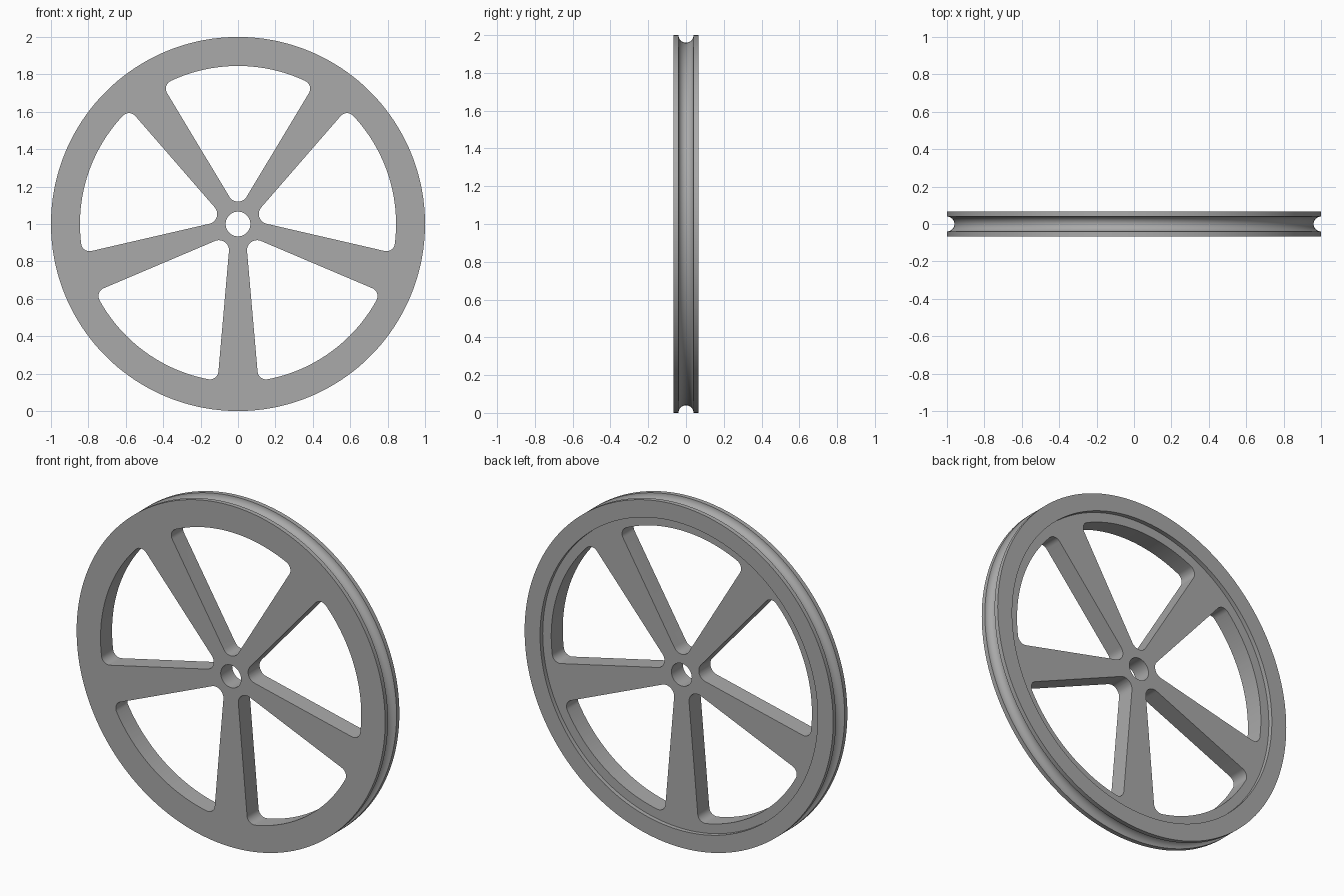
import bpy, bmesh, math
from math import sin, cos, pi, radians
from mathutils import Matrix, Vector

cube = bpy.data.objects.get("Cube")
if cube:
    bpy.data.objects.remove(cube)

SEGMENTS = 180
HALF = 0.066          # half thickness of the rim
BORE, WINDOW_R = 0.066, 0.845
GROOVE = 0.04
RECESS_R, RECESS = 0.9, 0.025

grey = bpy.data.materials.new("grey metal")
grey.use_nodes = True
colour = (0.4, 0.4, 0.4, 1)
grey.diffuse_color = colour
grey.node_tree.nodes["Principled BSDF"].inputs["Base Color"].default_value = colour


def make_object(name, bm):
    bmesh.ops.recalc_face_normals(bm, faces=bm.faces)
    mesh = bpy.data.meshes.new(name)
    bm.to_mesh(mesh)
    bm.free()
    mesh.materials.append(grey)
    obj = bpy.data.objects.new(name, mesh)
    bpy.context.collection.objects.link(obj)
    return obj


def arc(cx, cy, r, start, end, steps):
    return [(cx + r * cos(start + (end - start) * i / steps),
             cy + r * sin(start + (end - start) * i / steps)) for i in range(steps + 1)]


# Wheel body: closed (radius, y) profile turned around the axle
groove = arc(1, 0, GROOVE, -pi / 2, -3 * pi / 2, 16)
profile = [(BORE, -HALF), (1, -HALF)] + groove + [
    (1, HALF), (RECESS_R, HALF), (RECESS_R, HALF - RECESS), (BORE, HALF - RECESS)]
bm = bmesh.new()
rings = [[bm.verts.new((r * cos(a), y, 1 + r * sin(a))) for r, y in profile]
         for a in (2 * pi * i / SEGMENTS for i in range(SEGMENTS))]
count = len(profile)
for i, ring in enumerate(rings):
    following = rings[(i + 1) % SEGMENTS]
    for j in range(count):
        k = (j + 1) % count
        bm.faces.new((ring[j], ring[k], following[k], following[j]))
wheel = make_object("grooved_wheel", bm)

# Window outline: wedge with a rounded inner tip and two rounded outer corners
half_angle, apex = radians(31), 0.069
tip_r, corner_r = 0.054, 0.045
tip_y = apex + tip_r / sin(half_angle)
reach = WINDOW_R - corner_r
# Corner centre lies corner_r inside the side line and the outer arc
offset = apex * sin(half_angle) + corner_r
bearing = half_angle - math.asin(offset / reach)
cx, cy = reach * sin(bearing), reach * cos(bearing)
right = arc(0, tip_y, tip_r, -pi / 2, -half_angle, 8)
right += arc(cx, cy, corner_r, -half_angle, pi / 2 - bearing, 10)
right += arc(0, 0, WINDOW_R, pi / 2 - bearing, pi / 2, 20)[1:]
outline = right + [(-x, z) for x, z in right[-2:0:-1]]

# Five windows between the spokes
bm = bmesh.new()
for n in range(5):
    turn = Matrix.Rotation(2 * pi * n / 5, 3, 'Y')
    face = bm.faces.new([bm.verts.new(turn @ Vector((x, -0.2, z)) + Vector((0, 0, 1)))
                         for x, z in outline])
    extruded = bmesh.ops.extrude_face_region(bm, geom=[face], use_keep_orig=True)
    moved = [v for v in extruded["geom"] if isinstance(v, bmesh.types.BMVert)]
    bmesh.ops.translate(bm, verts=moved, vec=(0, 0.4, 0))
cutter = make_object("window_cutter", bm)
cutter.hide_render = True

bpy.ops.object.select_all(action='DESELECT')
bpy.context.view_layer.objects.active = wheel
wheel.select_set(True)
cut = wheel.modifiers.new("windows", 'BOOLEAN')
cut.operation, cut.solver, cut.object = 'DIFFERENCE', 'EXACT', cutter
bpy.ops.object.modifier_apply(modifier=cut.name)
bpy.data.objects.remove(cutter)
bpy.ops.object.shade_smooth_by_angle(angle=radians(30))
